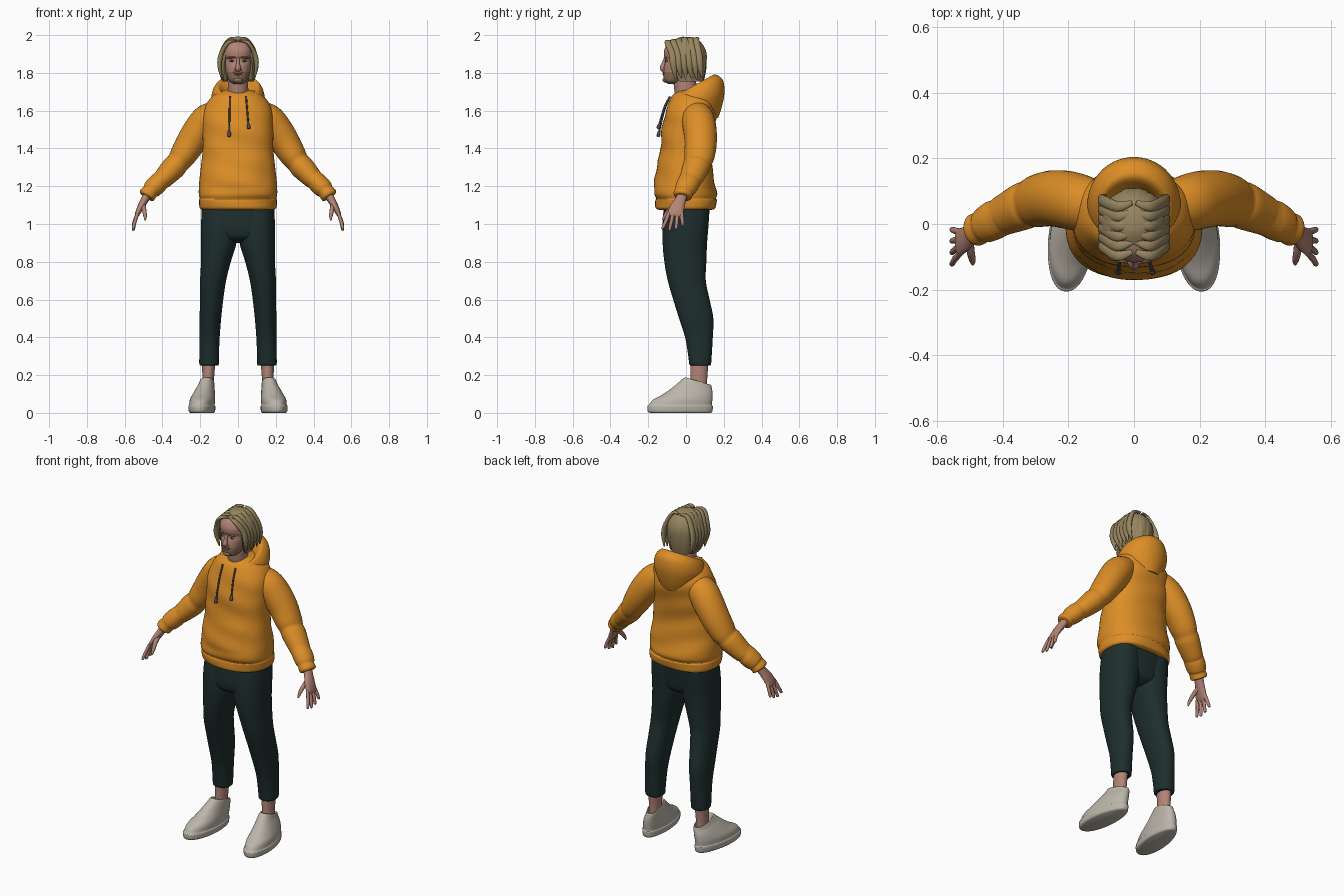
import bpy, bmesh, math
from mathutils import Vector, Matrix

cube = bpy.data.objects.get("Cube")
if cube:
    bpy.data.objects.remove(cube, do_unlink=True)


def material(name, red, green, blue):
    mat = bpy.data.materials.new(name)
    mat.use_nodes = True
    colour = (red, green, blue, 1)
    mat.diffuse_color = colour
    shader = next(n for n in mat.node_tree.nodes if n.type == 'BSDF_PRINCIPLED')
    shader.inputs["Base Color"].default_value = colour
    shader.inputs["Roughness"].default_value = .8
    return mat


ORANGE = material("orange fabric", .72, .27, .02)
TROUSER = material("dark green fabric", .013, .027, .027)
SKIN = material("skin", .45, .23, .18)
HAIR = material("blond hair", .31, .235, .115)
BEARD = material("beard", .27, .165, .095)
SHOE = material("off white leather", .5, .465, .4)
CORD = material("grey cord", .08, .08, .09)
LIP = material("lip", .33, .13, .11)
EYE = material("eye white", .45, .4, .37)
IRIS = material("dark iris", .03, .025, .02)


def finish(name, bm, *mats, sharp=60):
    """Turn a bmesh into a smooth shaded object."""
    bmesh.ops.recalc_face_normals(bm, faces=bm.faces[:])
    mesh = bpy.data.meshes.new(name)
    bm.to_mesh(mesh)
    bm.free()
    for mat in mats:
        mesh.materials.append(mat)
    mesh.polygons.foreach_set("use_smooth", [True] * len(mesh.polygons))
    mesh.set_sharp_from_angle(angle=math.radians(sharp))
    obj = bpy.data.objects.new(name, mesh)
    bpy.context.scene.collection.objects.link(obj)
    return obj


def spline(rows, steps):
    """Catmull-Rom through rows of equal length."""
    out = []
    last = len(rows) - 1
    for i in range(last):
        a, b, c, d = (Vector(rows[max(0, min(last, i + k))]) for k in (-1, 0, 1, 2))
        for s in range(steps):
            t = s / steps
            out.append(b + (c - a) * (t / 2) + (a * 2 - b * 5 + c * 4 - d) * (t * t / 2)
                       + (b * 3 - a - c * 3 + d) * (t ** 3 / 2))
    return out + [Vector(rows[last])]


def unit_ring(count, power):
    pts = []
    for i in range(count):
        a = math.tau * (i + .5) / count
        c, s = math.cos(a), math.sin(a)
        pts.append((math.copysign(abs(c) ** (2 / power), c),
                    math.copysign(abs(s) ** (2 / power), s)))
    return pts


def skin_rings(rings):
    """Bridge point rings and close both ends."""
    bm = bmesh.new()
    loops = [[bm.verts.new(p) for p in ring] for ring in rings]
    n = len(loops[0])
    for low, high in zip(loops, loops[1:]):
        for i in range(n):
            j = (i + 1) % n
            bm.faces.new((low[i], low[j], high[j], high[i]))
    bm.faces.new(loops[0])
    bm.faces.new(loops[-1])
    return bm


def stack(rows, steps=4, count=40, power=2, tweak=None):
    """Level rings: x centre, front y, back y, z, half width, tilt."""
    rings = []
    for cx, front, back, z, rx, tilt in spline(rows, steps):
        cy, ry = (front + back) / 2, (back - front) / 2
        ring = [Vector((cx + rx * u, cy + ry * v, z + tilt * ry * v))
                for u, v in unit_ring(count, power)]
        rings.append([tweak(p) for p in ring] if tweak else ring)
    return skin_rings(rings)


def limb(rows, steps=4, count=24):
    """Rings along a path: x, y, z, thickness radius, y-wise radius."""
    path = spline(rows, steps)
    rings = []
    for i, row in enumerate(path):
        ahead, behind = path[min(i + 1, len(path) - 1)], path[max(i - 1, 0)]
        t = (Vector(ahead[:3]) - Vector(behind[:3])).normalized()
        u = Vector((0, 1, 0))
        u = (u - t * u.dot(t)).normalized()
        v = t.cross(u)
        rings.append([Vector(row[:3]) + v * (row[3] * a) + u * (row[4] * b)
                      for a, b in unit_ring(count, 2)])
    return skin_rings(rings)


def blob(name, loc, size, mat, turn=0):
    bm = bmesh.new()
    bmesh.ops.create_uvsphere(bm, u_segments=16, v_segments=10, radius=1)
    place = Matrix.Translation(loc) @ Matrix.Rotation(turn, 4, 'Y') @ Matrix.Diagonal((*size, 1))
    bm.transform(place)
    return finish(name, bm, mat)


def flip(rows, side):
    return [(row[0] * side, *row[1:]) for row in rows]


# Hoodie body with a soft pouch pocket
def pocket(p):
    if p.y < 0:
        reach = max(0, 1 - (p.x / .13) ** 2) * max(0, 1 - ((p.z - 1.28) / .08) ** 2)
        p.y -= .009 * math.sqrt(reach)
    p.y += .003 * math.sin(p.z * 45 + p.x * 14)
    return p


body = [(-.14, .14, 1.075, .185), (-.158, .158, 1.085, .203), (-.163, .162, 1.125, .206),
        (-.16, .156, 1.135, .203), (-.17, .163, 1.16, .208), (-.162, .152, 1.22, .206),
        (-.147, .138, 1.3, .197), (-.135, .135, 1.4, .187), (-.128, .15, 1.5, .188),
        (-.112, .16, 1.58, .185), (-.09, .153, 1.64, .165), (-.07, .13, 1.685, .125),
        (-.03, .1, 1.71, .07)]
finish("hoodie_body", stack([(0, *row, 0) for row in body], 5, 56, 2.3, pocket), ORANGE)

# Lowered hood, rolled over at its rim
hood = [(-.05, .17, 1.55, .09, .1), (-.075, .19, 1.6, .125, .15), (-.085, .204, 1.655, .142, .3),
        (-.085, .195, 1.7, .135, .45), (-.08, .16, 1.725, .118, .54), (-.07, .135, 1.727, .105, .56),
        (-.058, .115, 1.71, .09, .52), (-.04, .09, 1.67, .065, .4)]
finish("hood", stack([(0, *row) for row in hood], 5, 48), ORANGE)

# Trouser seat
seat = [(-.06, .06, .9, .04), (-.11, .1, .925, .13), (-.124, .113, .97, .19),
        (-.122, .122, 1.04, .194), (-.115, .13, 1.11, .19)]
finish("trouser_seat", stack([(0, *row, 0) for row in seat], power=2.3), TROUSER)

# Neck and head
finish("neck", limb([(0, .02, 1.62, .06, .055), (0, 0, 1.7, .055, .06),
                     (0, -.01, 1.79, .055, .06)]), SKIN)
skull = [(-.095, -.05, 1.742, .022), (-.113, -.01, 1.755, .044), (-.12, .03, 1.78, .057),
         (-.119, .07, 1.81, .066), (-.115, .085, 1.84, .074), (-.108, .09, 1.868, .077),
         (-.116, .09, 1.892, .08), (-.114, .09, 1.925, .08), (-.09, .075, 1.96, .065),
         (-.04, .03, 1.98, .03)]
head = finish("head", stack([(0, *row, 0) for row in skull], 5, 48, 2.2), SKIN, BEARD)
for face in head.data.polygons:
    c = face.center
    if c.y < .01 and c.z < 1.803 + .5 * max(0, c.y + .08):
        face.material_index = 1

# Face features
finish("nose", limb([(0, -.108, 1.878, .008, .008), (0, -.118, 1.85, .009, .011),
                     (0, -.125, 1.826, .015, .014), (0, -.117, 1.812, .012, .01)]), SKIN)
blob("mouth", (0, -.119, 1.792), (.022, .005, .005), LIP)
blob("moustache", (0, -.118, 1.803), (.03, .006, .006), BEARD)
blob("chin", (0, -.108, 1.762), (.026, .016, .014), BEARD)

for side, label in ((1, "left_"), (-1, "right_")):
    blob(label + "eye", (side * .033, -.104, 1.864), (.014, .006, .006), EYE)
    blob(label + "iris", (side * .033, -.109, 1.864), (.006, .003, .006), IRIS)
    blob(label + "brow", (side * .035, -.11, 1.882), (.023, .008, .005), BEARD, side * .12)
    blob(label + "nostril_wing", (side * .012, -.116, 1.817), (.008, .01, .007), SKIN)
    blob(label + "ear", (side * .08, 0, 1.845), (.012, .02, .03), SKIN)

    # Hair locks falling from the centre parting
    for k in range(6):
        y = -.085 + .03 * k
        end = -.066 + .028 * k
        lock = [(.006, y, 1.968 + .005 * min(k, 3), .004, .008),
                (.05, y - .012, 1.962 + .004 * min(k, 3), .01, .017),
                (.087, end - .008, 1.905, .013, .019),
                (.098, end, 1.84, .012, .018),
                (.086, end + .012, 1.765 + .008 * (k % 2), .003, .004)]
        finish(label + "hair_lock", limb(flip(lock, side), 4, 12), HAIR)

    # Sleeve with gathered elbow and cuff
    sleeve = [(.09, .05, 1.6, .06, .07), (.155, .062, 1.558, .082, .085),
              (.2, .073, 1.505, .084, .088), (.25, .078, 1.43, .079, .085),
              (.295, .07, 1.357, .069, .08), (.318, .062, 1.325, .061, .072),
              (.34, .053, 1.3, .064, .072), (.39, .03, 1.247, .055, .063),
              (.41, .019, 1.23, .051, .059), (.43, .01, 1.21, .053, .06),
              (.454, -.004, 1.185, .05, .055), (.464, -.01, 1.173, .043, .049),
              (.482, -.018, 1.152, .045, .05), (.487, -.02, 1.145, .034, .038)]
    finish(label + "sleeve", limb(flip(sleeve, side), 4, 32), ORANGE)

    # Hand
    palm = [(.47, -.013, 1.17, .025, .028), (.493, -.028, 1.13, .021, .029),
            (.515, -.046, 1.09, .018, .038), (.532, -.057, 1.055, .013, .041),
            (.537, -.06, 1.04, .007, .034)]
    finish(label + "palm", limb(flip(palm, side)), SKIN)
    for k, length in enumerate((.066, .075, .068, .05)):
        y, spread = -.09 + .022 * k, -.032 + .013 * k
        finger = [(.53, y, 1.06, .009, .01), (.545, y + spread / 2, 1.05 - length / 2, .009, .01),
                  (.554, y + spread, 1.046 - length, .008, .008),
                  (.554, y + spread, 1.04 - length, .003, .003)]
        finish(label + "finger", limb(flip(finger, side), 3, 12), SKIN)
    thumb = [(.502, -.045, 1.105, .013, .015), (.497, -.085, 1.075, .012, .013),
             (.492, -.11, 1.045, .01, .01), (.491, -.123, 1.02, .004, .004)]
    finish(label + "thumb", limb(flip(thumb, side), 4, 12), SKIN)

    # Trouser leg
    leg = [(.15, .035, .12, .252, .04), (.153, .018, .132, .255, .051),
           (.153, .012, .136, .3, .052), (.15, -.005, .142, .4, .053),
           (.146, -.037, .145, .5, .057), (.14, -.068, .125, .6, .062),
           (.132, -.097, .105, .7, .069), (.117, -.115, .108, .8, .079),
           (.102, -.124, .112, .9, .094), (.1, -.122, .12, 1, .096), (.1, -.11, .125, 1.09, .09)]
    finish(label + "trouser_leg", stack([(*row, 0) for row in flip(leg, side)], power=2.2), TROUSER)

    # Ankle
    ankle = [(.16, .015, .115, .09, .034), (.158, .022, .112, .17, .031),
             (.155, .024, .12, .28, .036)]
    finish(label + "ankle", stack([(*row, 0) for row in flip(ankle, side)]), SKIN)

    # Shoe, narrower at the heel and toed out
    def toe_out(p):
        mid = side * .185
        p.x = mid + (p.x - mid) * (1 - .9 * max(0, p.y + .03)) - side * .09 * (p.y + .03)
        return p

    shoe = [(.19, -.19, .132, 0, .06, 0), (.19, -.203, .14, .008, .068, 0),
            (.19, -.205, .143, .035, .07, 0), (.19, -.197, .138, .042, .066, 0),
            (.188, -.175, .14, .07, .066, 0), (.183, -.125, .141, .097, .06, 0),
            (.178, -.075, .14, .123, .052, -.08), (.172, -.035, .137, .148, .044, -.2),
            (.17, -.008, .133, .167, .039, -.28), (.17, .005, .125, .163, .034, -.28),
            (.17, .018, .115, .13, .028, 0)]
    finish(label + "shoe", stack(flip(shoe, side), 4, 44, 2.2, toe_out), SHOE, sharp=70)

    # Drawstring, slightly longer on the right
    x, drop = (.056, .16) if side > 0 else (.047, .2)
    cord = [(side * (.043 + (x - .043) * t), -.085 - .06 * t ** .7, 1.675 - drop * t, r, r)
            for t, r in ((0, .005), (.3, .005), (.6, .005), (.9, .005), (.94, .009),
                         (1.05, .009), (1.07, .003))]
    finish(label + "drawstring", limb(cord, 3, 10), CORD)


# Hair cap: dome whose hem drops from the brow to the nape
def hair_ring(t, shrink=1):
    ring = []
    for i in range(96):
        a = math.tau * i / 96
        front = -math.sin(a)
        blend = min(1, max(0, (front - .4) / .55))
        hem = 1.755 + .19 * blend * blend * (3 - 2 * blend)
        z = 1.992 - (1.992 - hem) * t ** 1.6
        level = (z - 1.885) / .109
        r = math.sqrt(max(.001, 1 - level * level)) if level > 0 else 1 - .12 * level * level
        r *= shrink * (1 + .022 * math.sin(13 * a + 5 * t) * t + .014 * math.sin(29 * a - 4 * t) * t)
        ring.append((.1 * r * math.cos(a), .002 + .108 * r * math.sin(a), z))
    return ring


cap = [hair_ring(k / 20) for k in range(1, 21)] + [hair_ring(1, .85)]
finish("hair_cap", skin_rings(cap), HAIR)
